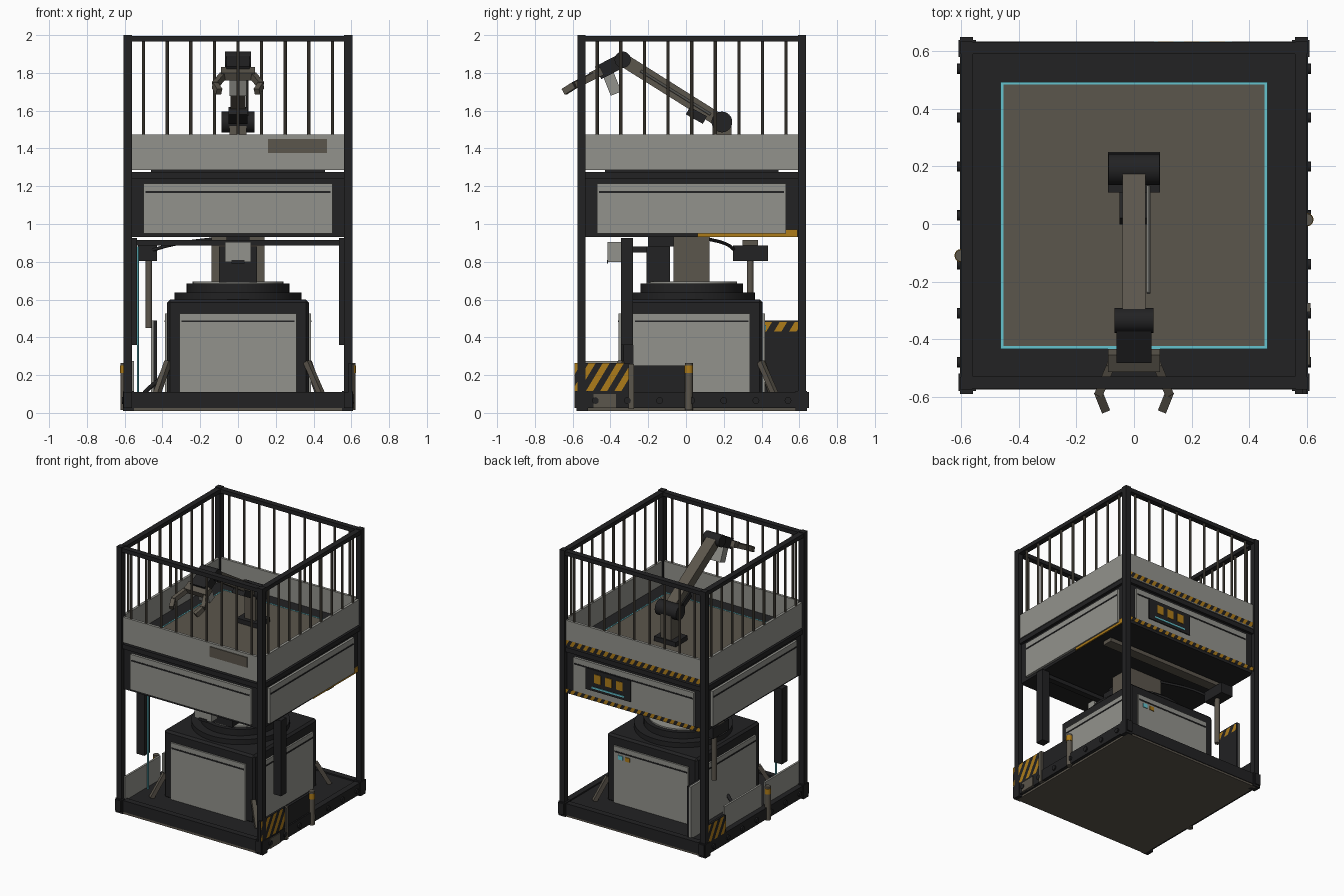
import bpy, bmesh, math
from mathutils import Matrix, Vector

cube = bpy.data.objects.get("Cube")
if cube:
    bpy.data.objects.remove(cube, do_unlink=True)

C = 0.03  # depth of the vertical centre axis


def material(name, r, g, b):
    m = bpy.data.materials.new(name)
    m.use_nodes = True
    m.diffuse_color = (r, g, b, 1)
    node = next(n for n in m.node_tree.nodes if n.type == 'BSDF_PRINCIPLED')
    node.inputs["Base Color"].default_value = (r, g, b, 1)
    node.inputs["Roughness"].default_value = 0.6
    return m


DARK = material("charcoal", .016, .016, .017)
LIGHT = material("light_grey", .29, .29, .265)
BROWN = material("warm_grey", .105, .092, .072)
YELLOW = material("safety_yellow", .42, .2, .01)
CYAN = material("cyan_glow", .13, .55, .62)


def turned(turn):
    """Quarter turns about the centre axis: front, right, back, left."""
    axis = Matrix.Translation((0, C, 0))
    return axis @ Matrix.Rotation(turn * math.pi / 2, 4, 'Z') @ axis.inverted()


def add_mesh(name, bm, mats, matrix):
    mesh = bpy.data.meshes.new(name)
    bm.to_mesh(mesh)
    bm.free()
    for m in mats:
        mesh.materials.append(m)
    ob = bpy.data.objects.new(name, mesh)
    ob.matrix_world = matrix
    bpy.context.collection.objects.link(ob)
    return ob


def box(name, mat, xs, ys, zs, turn=0):
    lo, hi = Vector((xs[0], ys[0], zs[0])), Vector((xs[1], ys[1], zs[1]))
    bm = bmesh.new()
    bmesh.ops.create_cube(bm, size=1)
    bmesh.ops.scale(bm, vec=hi - lo, verts=bm.verts)
    bmesh.ops.translate(bm, vec=(lo + hi) / 2, verts=bm.verts)
    return add_mesh(name, bm, [mat], turned(turn))


def aligned(a, b):
    a, b = Vector(a), Vector(b)
    rot = (b - a).to_track_quat('Z', 'Y').to_matrix().to_4x4()
    return Matrix.Translation((a + b) / 2) @ rot, (b - a).length


def beam(name, mat, a, b, wide, thick, turn=0):
    matrix, length = aligned(a, b)
    bm = bmesh.new()
    bmesh.ops.create_cube(bm, size=1)
    bmesh.ops.scale(bm, vec=(wide, thick, length), verts=bm.verts)
    return add_mesh(name, bm, [mat], turned(turn) @ matrix)


def rod(name, mat, a, b, radius, sides=24, turn=0):
    matrix, length = aligned(a, b)
    bpy.ops.mesh.primitive_cylinder_add(vertices=sides, radius=radius, depth=length)
    ob = bpy.context.object
    ob.name = name
    ob.matrix_world = turned(turn) @ matrix
    ob.data.materials.append(mat)
    bpy.ops.object.shade_smooth_by_angle()
    return ob


def hazard(name, xs, y, zs, period, turn):
    """Flat plate cut by slanted lines into alternating bands."""
    bm = bmesh.new()
    bm.faces.new([bm.verts.new((x, y, z)) for x, z in
                  ((xs[0], zs[0]), (xs[1], zs[0]), (xs[1], zs[1]), (xs[0], zs[1]))])
    slope = 0.6
    start = xs[0] - slope * zs[1]
    count = int((xs[1] - xs[0] + zs[1]) / period * 2) + 1
    for i in range(1, count):
        bmesh.ops.bisect_plane(bm, geom=bm.verts[:] + bm.edges[:] + bm.faces[:],
                               plane_co=(start + i * period / 2, 0, 0), plane_no=(1, 0, -slope))
    for f in bm.faces:
        c = f.calc_center_median()
        f.material_index = int((c.x - slope * c.z - start) / period * 2) % 2
    return add_mesh(name, bm, [YELLOW, DARK], turned(turn))


def cable(name, mat, points, radius):
    cu = bpy.data.curves.new(name, 'CURVE')
    cu.dimensions, cu.bevel_depth, cu.bevel_resolution = '3D', radius, 2
    sp = cu.splines.new('BEZIER')
    sp.bezier_points.add(len(points) - 1)
    for p, co in zip(sp.bezier_points, points):
        p.co, p.handle_left_type, p.handle_right_type = co, 'AUTO', 'AUTO'
    cu.materials.append(mat)
    bpy.context.collection.objects.link(bpy.data.objects.new(name, cu))


F = C - .605  # outer face of the front posts

# Base platform
box("base_underside", BROWN, (-.58, .58), (F, C + .6), (.01, .045))
box("base_deck", DARK, (-.59, .59), (F, C + .605), (.045, .1))
for t in range(4):
    box("base_rail", DARK, (-.62, .62) if t % 2 else (-.6, .6), (C - .605, C - .56), (.025, .11), t)
    box("base_corner", DARK, (.55, .61), (C - .61, C - .55), (.01, .115), t)

# Frame, deck panels, tray walls and railing, repeated on four sides
box("deck_body", DARK, (-.565, .565), (C - .565, C + .565), (.93, 1.24))
box("tray_support", DARK, (-.46, .46), (C - .46, C + .46), (1.24, 1.29))
for t in range(4):
    box("corner_post", DARK, (.562, .605), (F, F + .043), (.1, 2), t)
    box("top_rail", DARK, (-.565, .565), (F + .003, F + .045), (1.965, 1.995), t)
    box("deck_rail", DARK, (-.565, .565), (F + .01, F + .05), (1.24, 1.275), t)
    box("deck_skirt", DARK, (-.565, .565), (F + .03, F + .045), (.93, 1.24), t)
    box("deck_panel", LIGHT, (-.5, .5), (F + .012, F + .035), (.95, 1.215), t)
    box("deck_panel_slot", DARK, (-.49, .49), (F + .009, F + .013), (1.165, 1.175), t)
    box("tray_wall", LIGHT, (-.565, .565), (F + .015, F + .035), (1.285, 1.475), t)
    for i in range(-4, 5):
        rod("railing_bar", BROWN, (i * .125, F + .025, 1.47), (i * .125, F + .025, 1.97), .009, 10, t)

# Tray floor with glowing border
box("tray_floor_frame", DARK, (-.575, .575), (C - .575, C + .575), (1.285, 1.3))
box("tray_floor", BROWN, (-.455, .455), (C - .455, C + .455), (1.29, 1.306))
for t in range(4):
    box("floor_light", CYAN, (-.464, .464), (C - .464, C - .454), (1.29, 1.308), t)

# Plates and warning strips
box("name_plate", BROWN, (.16, .47), (F + .008, F + .016), (1.375, 1.45))
box("side_yellow_strip", YELLOW, (.03, .56), (F + .022, F + .03), (.932, .97), 1)
hazard("upper_warning_strip", (-.56, .56), F + .012, (1.29, 1.33), .055, 2)
hazard("lower_warning_strip", (-.56, .56), F + .008, (.935, .968), .055, 2)

# Back control display
box("display", DARK, (-.39, -.02), (F + .004, F + .013), (1.01, 1.17), 2)
for x in (-.29, -.2, -.11):
    box("display_key", YELLOW, (x - .027, x + .027), (F, F + .005), (1.075, 1.14), 2)
box("display_line", CYAN, (-.34, -.07), (F, F + .005), (1.03, 1.042), 2)

# Central machine housing
body = box("machine_body", DARK, (-.375, .375), (C - .375, C + .375), (.09, .6))
bevel = body.modifiers.new("bevel", 'BEVEL')
bevel.width, bevel.segments = .015, 1
for t in range(4):
    box("machine_panel", LIGHT, (-.31, .31), (C - .387, C - .37), (.1, .525), t)
    box("machine_panel_slot", DARK, (-.3, .3), (C - .39, C - .386), (.48, .49), t)
    beam("corner_brace", BROWN, (.44, C - .43, .1), (.365, C - .37, .27), .03, .03, t)
for name, mat, x in (("status_cyan", CYAN, -.25), ("status_yellow", YELLOW, -.19)):
    box(name, mat, (x - .018, x + .018), (C - .393, C - .386), (.435, .465), 2)

# Turntable and pedestal
rod("turntable_lower", DARK, (0, C, .59), (0, C, .637), .335, 48)
rod("turntable_upper", DARK, (0, C, .63), (0, C, .685), .272, 48)
rod("turntable_disc", LIGHT, (0, C, .68), (0, C, .695), .24, 48)
box("pedestal", BROWN, (-.14, .14), (-.065, .125), (.69, .935))
box("drive_unit", DARK, (-.1, .1), (-.21, -.085), (.69, .88))
box("drive_mount", DARK, (-.06, .06), (-.2, .1), (.88, .93))
box("sensor_box", LIGHT, (-.07, .07), (-.415, -.345), (.8, .905))
box("sensor_lens", DARK, (-.035, .035), (-.419, -.414), (.79, .81))
box("sensor_arm", DARK, (-.03, .03), (-.35, -.15), (.85, .88))

# Hanging columns, cross beams and side actuator
for s in (-1, 1):
    box("hanging_column", DARK, sorted((s * .535, s * .598)), (-.345, -.28), (.36, .925))
box("front_cross_beam", DARK, (-.54, .54), (-.335, -.29), (.885, .915))
box("rear_cross_beam", BROWN, (-.53, .53), (.3, .38), (.885, .915))
rod("light_rod", CYAN, (-.53, -.31, .1), (-.53, -.31, .88), .006, 8)
box("actuator_box", DARK, (-.53, -.43), (.25, .435), (.805, .885))
rod("actuator_rod", BROWN, (-.472, .34, .45), (-.472, .34, .81), .018)
cable("actuator_cable", DARK, [(-.46, .26, .86), (-.35, .22, .89), (-.1, .1, .925)], .009)
cable("floor_cable", DARK, [(-.5, .1, .1), (-.46, .08, .14), (-.37, .05, .21)], .012)

# Standing rear cabinet door
box("cabinet_door", DARK, (-.447, -.43), (.41, .6), (.1, .49))
box("cabinet_door_cover", LIGHT, (-.46, -.446), (.41, .6), (.1, .49))
hazard("cabinet_warning", (.385, .565), C + .428, (.43, .48), .08, 1)

# Right edge guards
box("right_guard", DARK, (-.62, -.33), (F + .004, F + .02), (.1, .265), 1)
hazard("right_warning", (-.62, -.33), F, (.115, .265), .075, 1)
box("right_guard_plate", DARK, (-.31, -.03), (F + .01, F + .03), (.11, .25), 1)
box("right_guard_post", BROWN, (-.335, -.305), (F - .008, F + .02), (.02, .26), 1)
box("right_socket", BROWN, (-.52, -.4), (F - .006, F + .01), (.025, .1), 1)

# Left edge guards
for y0, y1 in ((-.32, .12), (.16, .58)):
    box("left_guard_plate", LIGHT, (y0, y1), (F + .04, F + .055), (.1, .275), 3)
box("left_guard", DARK, (-.57, -.36), (F + .004, F + .02), (.1, .24), 3)
hazard("left_warning", (-.57, -.36), F, (.11, .24), .075, 3)

# Bollards and bolts on both side rails
for t, x in ((1, -.015), (3, .14)):
    rod("bollard", BROWN, (x, F + .004, .015), (x, F + .004, .265), .021, 16, t)
    rod("bollard_band", YELLOW, (x, F + .004, .21), (x, F + .004, .25), .023, 16, t)
    for i in range(-3, 4):
        rod("rail_bolt", DARK, (i * .17, F - .01, .065), (i * .17, F + .01, .065), .018, 12, t)

# Robot arm: base, main link and joints
SHOULDER, ELBOW = Vector((0, .19, 1.54)), Vector((0, -.335, 1.87))
box("arm_base", DARK, (-.09, .09), (.11, .25), (1.3, 1.34))
box("arm_column", BROWN, (-.045, .045), (.14, .24), (1.33, 1.52))
rod("shoulder_joint", DARK, SHOULDER - Vector((.088, 0, 0)), SHOULDER + Vector((.088, 0, 0)), .055)
beam("main_link", BROWN, SHOULDER, ELBOW, .08, .07)
rod("link_piston", LIGHT, (.05, .13, 1.58), (.05, -.24, 1.81), .007, 10)
beam("link_motor", DARK, (0, .1, 1.55), (0, .01, 1.6), .1, .045)
rod("elbow_joint", DARK, ELBOW - Vector((.068, 0, 0)), ELBOW + Vector((.068, 0, 0)), .043)

# Wrist and gripper
beam("wrist", DARK, (0, -.34, 1.865), (0, -.465, 1.8), .12, .075)
beam("wrist_sensor", LIGHT, (0, -.41, 1.79), (0, -.37, 1.69), .09, .06)
beam("gripper_bracket", BROWN, (0, -.445, 1.81), (0, -.505, 1.78), .18, .045)
for s in (-1, 1):
    knuckle, bend, tip = (s * .08, -.49, 1.785), (s * .122, -.59, 1.735), (s * .1, -.645, 1.7)
    beam("finger_base", BROWN, knuckle, bend, .03, .035)
    beam("finger_tip", BROWN, bend, tip, .03, .035)
